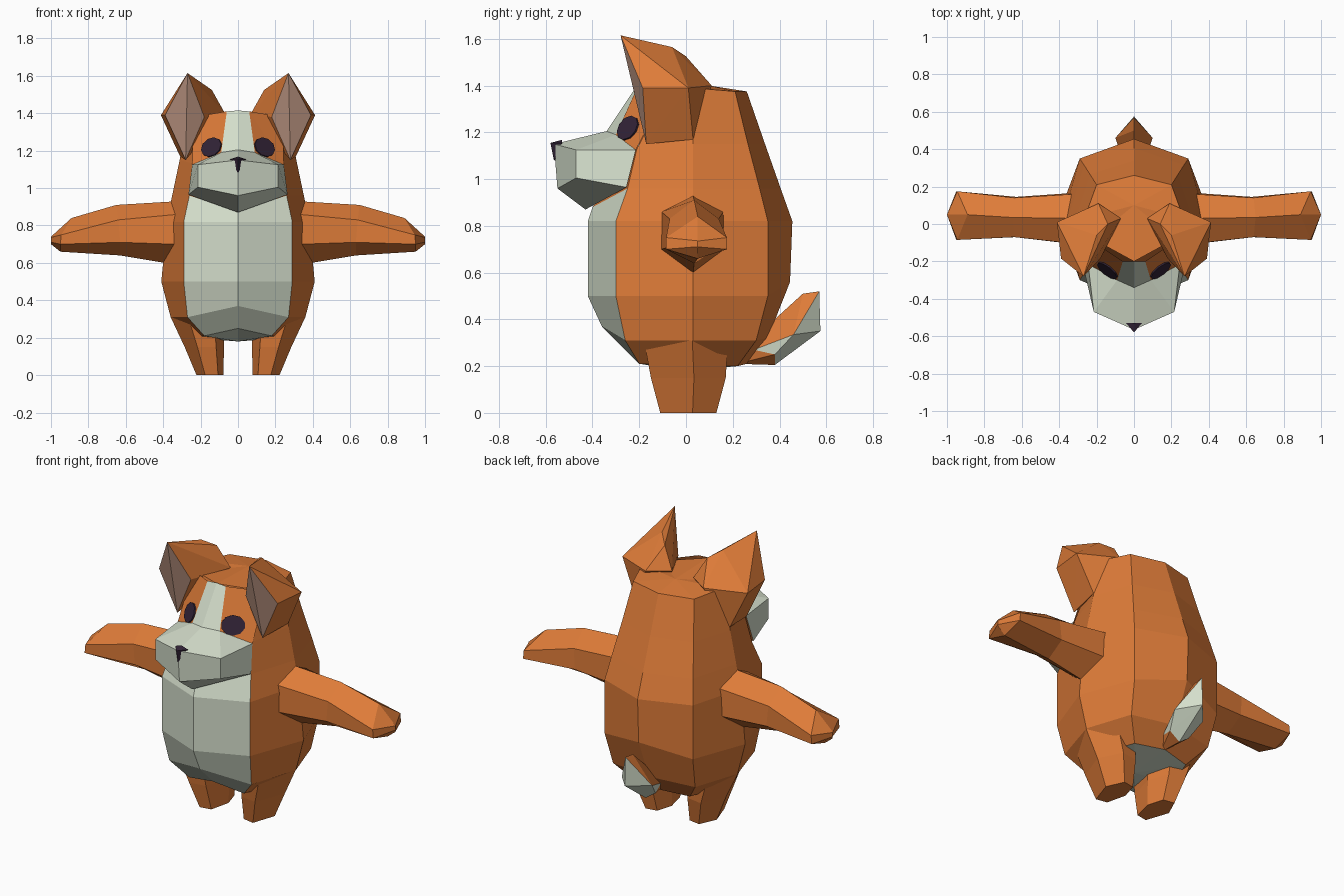
import bpy, bmesh, math
from mathutils import Vector

if "Cube" in bpy.data.objects:
    bpy.data.objects.remove(bpy.data.objects["Cube"])


def material(name, rgb):
    m = bpy.data.materials.new(name)
    m.diffuse_color = (*rgb, 1)
    m.use_nodes = True
    m.node_tree.nodes["Principled BSDF"].inputs["Base Color"].default_value = m.diffuse_color
    return m


MATS = [material("orange_fur", (0.73, 0.20, 0.04)),
        material("pale_fur", (0.66, 0.73, 0.60)),
        material("inner_ear_pink", (0.50, 0.30, 0.22)),
        material("dark_purple", (0.032, 0.017, 0.038))]
ORANGE, PALE, PINK, DARK = range(4)


def finish(name, bm, rule):
    """Clean normals, colour faces by rule and link the object."""
    bmesh.ops.recalc_face_normals(bm, faces=bm.faces)
    bm.normal_update()
    if rule is not None:
        for f in bm.faces:
            f.material_index = rule(f)
    me = bpy.data.meshes.new(name)
    bm.to_mesh(me)
    bm.free()
    for m in MATS:
        me.materials.append(m)
    ob = bpy.data.objects.new(name, me)
    bpy.context.collection.objects.link(ob)


def add_faces(bm, verts, faces, sx=1):
    vs = [bm.verts.new((x * sx, y, z)) for x, y, z in verts]
    for face, mat in faces:
        bm.faces.new([vs[i] for i in face]).material_index = mat


def symmetric(name, verts, faces, rule=None):
    """Half mesh mirrored and welded on x = 0."""
    bm = bmesh.new()
    add_faces(bm, verts, faces)
    add_faces(bm, verts, faces, -1)
    bmesh.ops.remove_doubles(bm, verts=bm.verts, dist=0.0005)
    finish(name, bm, rule)


def hull(name, pts, rule, sx=1):
    bm = bmesh.new()
    for x, y, z in pts:
        bm.verts.new((x * sx, y, z))
    res = bmesh.ops.convex_hull(bm, input=bm.verts)
    junk = {v for v in res["geom_interior"] + res["geom_unused"]
            if isinstance(v, bmesh.types.BMVert)}
    bmesh.ops.delete(bm, geom=list(junk), context='VERTS')
    finish(name, bm, rule)


def loft(name, rings, sx):
    """Closed tube through rings of equal length."""
    n = len(rings[0])
    faces = [(range(n), ORANGE), (range((len(rings) - 1) * n, len(rings) * n), ORANGE)]
    for r in range(len(rings) - 1):
        for i in range(n):
            j = (i + 1) % n
            faces.append(((r * n + i, r * n + j, r * n + n + j, r * n + n + i), ORANGE))
    bm = bmesh.new()
    add_faces(bm, [p for ring in rings for p in ring], faces, sx)
    bmesh.ops.remove_doubles(bm, verts=bm.verts, dist=0.0005)
    finish(name, bm, None)


# Body: half rings from front centre round to back centre
body = [
    [(0, -.24, .25), (.18, -.20, .21), (.25, .03, .20), (.18, .22, .20), (0, .26, .21)],
    [(0, -.36, .37), (.27, -.26, .31), (.36, .03, .31), (.27, .30, .31), (0, .35, .32)],
    [(0, -.42, .50), (.29, -.30, .50), (.41, .03, .50), (.29, .35, .50), (0, .445, .56)],
    [(0, -.42, .82), (.29, -.30, .82), (.38, .03, .82), (.29, .35, .82), (0, .455, .82)],
    [(0, -.40, .88), (.26, -.25, .96), (.352, .03, .96), (.267, .315, .96), (0, .405, .96)],
    [(0, -.20, 1.15), (.24, -.21, 1.13), (.312, .03, 1.15), (.235, .265, 1.15), (0, .338, 1.15)],
    [(0, -.20, 1.41), (.22, -.08, 1.38), (.265, .03, 1.39), (.20, .21, 1.375), (0, .26, 1.375)],
]
verts = [p for ring in body for p in ring] + [(0, 0, .18), (0, .10, 1.40)]
faces = []
for r in range(6):
    for i in range(4):
        a = r * 5 + i
        faces.append(((a, a + 1, a + 6, a + 5), PALE if i == 0 and r < 4 else ORANGE))
for i in range(4):
    faces.append(((i, i + 1, 35), PALE))
    faces.append(((30 + i, 31 + i, 36), ORANGE))
symmetric("body", verts, faces)

# Face and muzzle
verts = [(0, -.20, 1.415), (.06, -.20, 1.41), (0, -.34, 1.205), (.09, -.30, 1.19),
         (.24, -.08, 1.38), (.245, -.215, 1.125), (0, -.565, 1.15), (.215, -.47, 1.125),
         (.215, -.47, 1.005), (0, -.55, .96), (.265, -.255, .965), (0, -.43, .87)]
faces = [((0, 1, 3, 2), PALE), ((1, 4, 5), ORANGE), ((1, 5, 3), ORANGE),
         ((2, 3, 7, 6), PALE), ((3, 5, 7), PALE), ((6, 7, 8, 9), PALE),
         ((7, 5, 10, 8), PALE), ((9, 8, 10, 11), PALE), ((0, 1, 4, 5, 10, 11), ORANGE)]
symmetric("face", verts, faces)

# Nose
hull("nose", [(.042, -.53, 1.155), (-.042, -.53, 1.155), (0, -.58, 1.155),
              (0, -.565, 1.08), (0, -.53, 1.168), (0, -.53, 1.09)], lambda f: DARK)

for side, sx in (("left", 1), ("right", -1)):
    # Eye: thin faceted plate lying on the face
    n = Vector((.57, -.72, .40)).normalized()
    u = Vector((0, 0, 1)).cross(n).normalized()
    w = n.cross(u)
    c = Vector((.14, -.246, 1.217))
    pts = []
    for k in range(10):
        a = math.tau * (k + .5) / 10
        p = c + u * math.cos(a) * .066 + w * math.sin(a) * .056
        pts += [p + n * .008, p - n * .001]
    hull(side + "_eye", pts, lambda f: DARK, sx)

    # Ear: wedge with a pink diamond at the front
    hull(side + "_ear",
         [(.27, -.28, 1.615), (.39, -.185, 1.39), (.28, -.17, 1.15), (.18, -.185, 1.38),
          (.20, -.06, 1.565), (.14, .00, 1.525), (.412, .01, 1.39), (.31, .03, 1.17),
          (.07, .03, 1.40), (.19, .11, 1.40)],
         lambda f: PINK if f.normal.y < -.75 else ORANGE, sx)

    # Arm: hexagonal tube narrowing to a blunt tip
    loft(side + "_arm", [
        [(.32, .03, .93), (.32, .16, .86), (.34, .165, .70), (.36, .03, .595),
         (.34, -.105, .70), (.32, -.105, .86)],
        [(.65, .035, .91), (.64, .14, .83), (.63, .145, .71), (.63, .035, .64),
         (.63, -.07, .71), (.64, -.07, .83)],
        [(.89, .05, .84), (.945, .175, .75), (.95, .175, .70), (.95, .05, .66),
         (.95, -.085, .70), (.945, -.085, .75)],
        [(1, .05, .74), (1, .05, .735), (1, .05, .71), (1, .05, .70),
         (1, .05, .711), (1, .05, .736)]], sx)

    # Leg: six sided, tapering down to the foot
    rings = []
    for z, cx, rx, cy, ry in ((0, .15, .072, .01, .12), (.15, .18, .105, .01, .16),
                              (.31, .215, .145, .0, .18), (.42, .23, .13, .0, .16)):
        rings.append([(cx + rx * x, cy + ry * y, z) for x, y in
                      ((1, .15), (.35, 1), (-.6, .9), (-1, .1), (-.6, -.9), (.35, -1))])
    loft(side + "_leg", rings, sx)

# Tail: orange above, pale below and at the back
hull("tail", [(0, .50, .51), (0, .57, .52), (.10, .46, .335), (-.10, .46, .335),
              (0, .575, .35), (0, .38, .205), (.065, .38, .25), (-.065, .38, .25),
              (.04, .29, .27), (-.04, .29, .27), (0, .28, .31), (0, .22, .21)],
     lambda f: PALE if f.calc_center_median().y > .33 and
     (f.normal.z < -.1 or f.normal.y > .6) else ORANGE)
